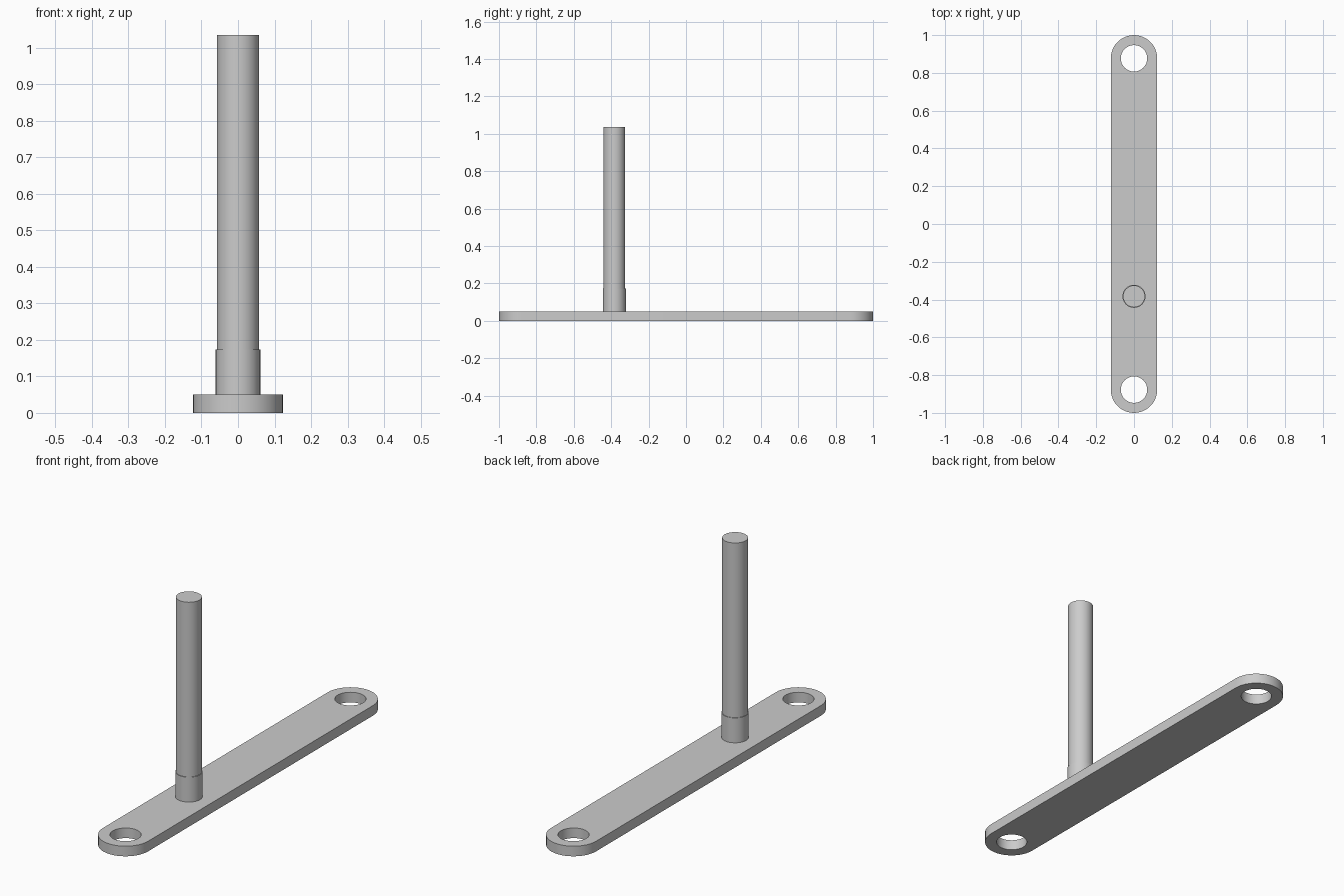
import bpy, bmesh, math

cube = bpy.data.objects.get("Cube")
if cube:
    bpy.data.objects.remove(cube, do_unlink=True)

grey = bpy.data.materials.new("plain grey")
grey.use_nodes = True
colour = (0.6, 0.6, 0.6, 1)
grey.diffuse_color = colour
grey.node_tree.nodes["Principled BSDF"].inputs["Base Color"].default_value = colour

END_RADIUS, HOLE_RADIUS, THICKNESS = 0.123, 0.07, 0.05
END_Y = 1 - END_RADIUS
ROD_Y = -0.383


def finish(name, bm):
    bmesh.ops.recalc_face_normals(bm, faces=bm.faces)
    mesh = bpy.data.meshes.new(name)
    bm.to_mesh(mesh)
    bm.free()
    obj = bpy.data.objects.new(name, mesh)
    bpy.context.collection.objects.link(obj)
    mesh.materials.append(grey)
    bpy.ops.object.select_all(action='DESELECT')
    obj.select_set(True)
    bpy.context.view_layer.objects.active = obj
    bpy.ops.object.shade_smooth_by_angle(angle=math.radians(30))
    return obj


def arc(cy, radius, start, sweep, count):
    return [(radius * math.cos(start + sweep * i / count),
             cy + radius * math.sin(start + sweep * i / count)) for i in range(count + 1)]


def add_loop(bm, points):
    verts = [bm.verts.new((x, y, 0)) for x, y in points]
    return [bm.edges.new((v, verts[i - 1])) for i, v in enumerate(verts)]


# Base plate: rounded strip with a hole through each end
bm = bmesh.new()
edges = add_loop(bm, arc(END_Y, END_RADIUS, 0, math.pi, 20)
                 + arc(-END_Y, END_RADIUS, math.pi, math.pi, 20))
for side in (-1, 1):
    edges += add_loop(bm, arc(side * END_Y, HOLE_RADIUS, 0, math.tau, 32)[:-1])
bmesh.ops.triangle_fill(bm, edges=edges, use_beauty=True)
top = bmesh.ops.extrude_face_region(bm, geom=bm.faces[:], use_keep_orig=True)["geom"]
bmesh.ops.translate(bm, vec=(0, 0, THICKNESS),
                    verts=[g for g in top if isinstance(g, bmesh.types.BMVert)])
finish("base_plate", bm)


# Upright: slightly wider collar at the foot, then the rod
def cylinder(name, radius, bottom, height):
    bm = bmesh.new()
    bmesh.ops.create_cone(bm, cap_ends=True, segments=32, radius1=radius,
                          radius2=radius, depth=height)
    bmesh.ops.translate(bm, verts=bm.verts, vec=(0, ROD_Y, bottom + height / 2))
    return finish(name, bm)


cylinder("rod_collar", 0.061, THICKNESS, 0.123)
cylinder("upright_rod", 0.058, THICKNESS, 0.985)
